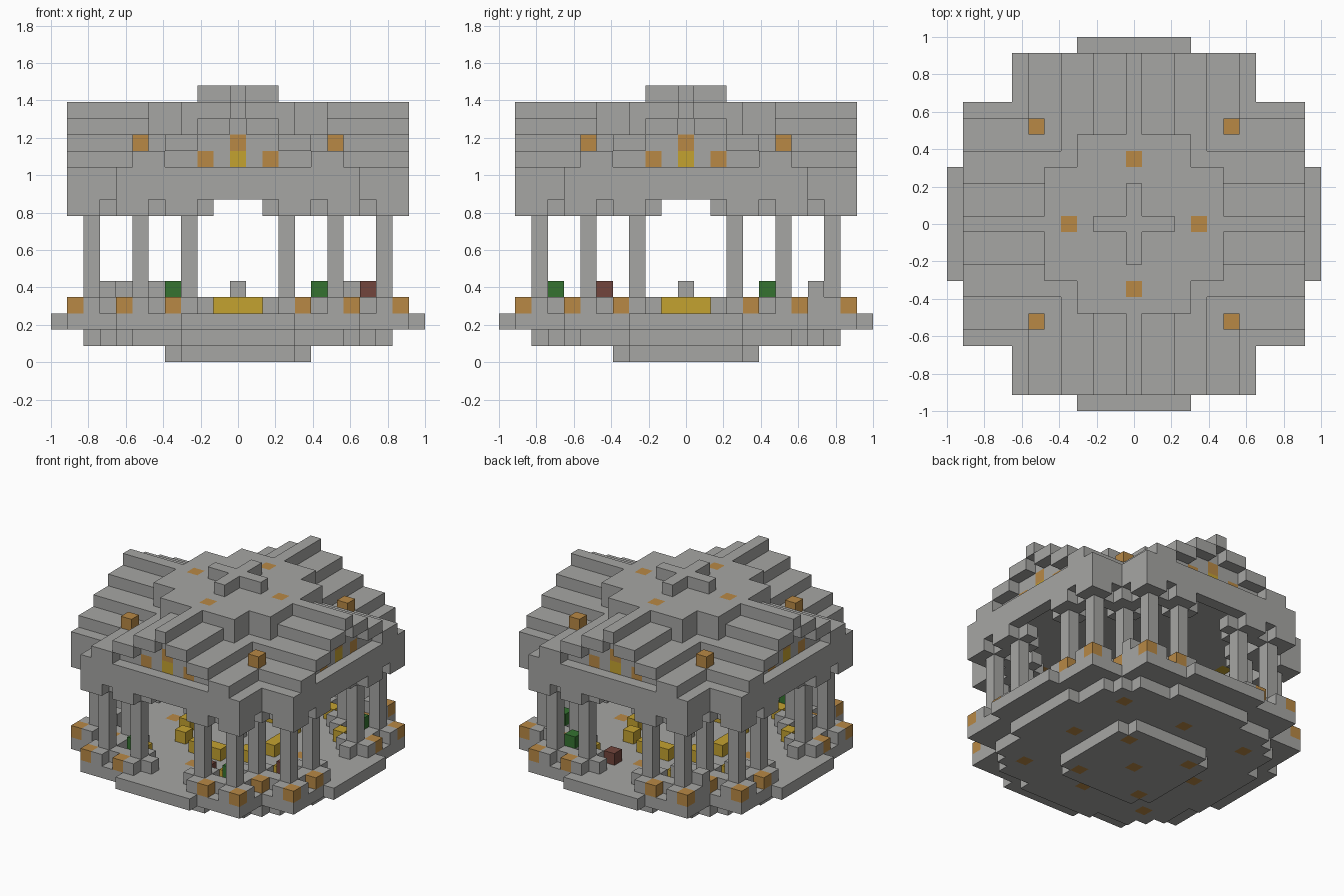
import bpy
import bmesh
from mathutils import Vector

cube = bpy.data.objects.get("Cube")
if cube:
    bpy.data.objects.remove(cube, do_unlink=True)

CELL = 2 / 23          # the pavilion is 23 blocks across
SPAN = range(-11, 12)
PALETTE = {
    "stone_grey": (0.38, 0.38, 0.37),
    "lamp_orange": (0.48, 0.25, 0.06),
    "bench_yellow": (0.55, 0.36, 0.03),
    "plant_green": (0.035, 0.17, 0.03),
    "wood_brown": (0.17, 0.06, 0.045),
}
COLOURS = list(PALETTE)
GREY, ORANGE, YELLOW, GREEN, BROWN = COLOURS

materials = []
for colour, rgb in PALETTE.items():
    mat = bpy.data.materials.new(colour)
    mat.use_nodes = True
    mat.diffuse_color = (*rgb, 1)
    bsdf = mat.node_tree.nodes["Principled BSDF"]
    bsdf.inputs["Base Color"].default_value = (*rgb, 1)
    bsdf.inputs["Roughness"].default_value = 0.9
    materials.append(mat)

blocks = {}            # (x, y, level) -> (part, colour)


def put(part, colour, spots, levels):
    """Place blocks of one part at the given plan spots and levels."""
    for x, y in spots:
        for z in levels:
            blocks[x, y, z] = (part, colour)


def area(rule):
    """Plan spots where rule(|x|, |y|) holds."""
    return {(x, y) for x in SPAN for y in SPAN if rule(abs(x), abs(y))}


def around(*spots):
    """Mirror spots to all four sides and swap the two axes."""
    return {(sx * p, sy * q) for a, b in spots for p, q in ((a, b), (b, a))
            for sx in (1, -1) for sy in (1, -1)}


def sign(v):
    return (v > 0) - (v < 0)


def grow(spots):
    """Plus-shaped footprint with its outward corner."""
    plus = {(x + dx, y + dy) for x, y in spots
            for dx, dy in ((0, 0), (1, 0), (-1, 0), (0, 1), (0, -1))}
    return plus | outward(spots)


def outward(spots):
    return {(x + sign(x), y + sign(y)) for x, y in spots}


# Foundation and floor
outline = area(lambda x, y: max(x, y) <= 10 and min(x, y) <= 7)
put("foundation", GREY, area(lambda x, y: x <= 4 and y <= 4 and x + y < 8), [0])
put("foundation_step", GREY,
    area(lambda x, y: max(x, y) <= 7 or (max(x, y) == 8 and min(x, y) <= 6)
         or (max(x, y) == 9 and min(x, y) <= 3)), [1])
put("floor", GREY, outline | area(lambda x, y: min(x, y) <= 3), [2])
put("foundation", ORANGE, around((3, 3), (0, 0)), [0])
put("foundation_step", ORANGE, around((6, 0), (6, 6)), [1])
put("floor", ORANGE, around((6, 0)), [2])

# Columns with pedestals, corner lamps and capitals
columns = around((3, 9), (6, 9), (6, 6))
put("pedestals", GREY, grow(columns), [3])
put("pedestals", ORANGE, outward(columns), [3])
put("capitals", GREY, grow(columns), [9])
put("columns", GREY, columns, range(3, 12))

# Benches, centre post and furniture
put("benches", YELLOW, around((0, 4), (1, 4), (3, 3), (4, 7)), [3])
put("centre_post", GREY, [(0, 0)], [3, 4])
put("side_tables", BROWN, [(2, -7), (2, 7)], [3])
plants = [(-4, -8), (5, -8), (8, 5), (5, 8)]
stools = [(7, 8), (-7, 8), (-8, 5), (-8, -5), (-5, 8)]
put("furniture_bases", GREY, plants + stools + [(8, -5)], [3])
put("plants", GREEN, plants, [4])
put("stools", GREY, stools, [4])
put("cabinet", BROWN, [(8, -5)], [4])

# Beam running around under the roof
inner = {(x, y) for x, y in outline
         if all((x + dx, y + dy) in outline for dx in (-1, 0, 1) for dy in (-1, 0, 1))}
put("beam", GREY, outline - inner, [10, 11])

# Crossed stepped gables: solid inside, one block thick at the open ends
for step, level in enumerate(range(12, 16)):
    half = 6 - 2 * step
    put("gable_roof", GREY, area(lambda x, y: min(x, y) <= half and max(x, y) <= 9), [level])
    put("gable_roof", GREY, area(lambda x, y: max(x, y) == 10
                                 and max(0, half - 1) <= min(x, y) <= half), [level])
put("gable_windows", ORANGE, around((2, 9)), [12])
put("gable_windows", YELLOW, around((0, 9)), [12])
put("gable_windows", ORANGE, around((0, 9)), [13])
put("valley_lamps", ORANGE, around((6, 6)), [13])

# Raised centre of the roof with its crowning cross
put("roof_centre", GREY, area(lambda x, y: max(x, y) <= 5 and min(x, y) <= 3), [14, 15])
put("roof_centre", ORANGE, around((4, 0)), [15])
put("roof_cross", GREY, around((0, 0), (1, 0), (2, 0)), [16])

# Turn each part into a mesh of its exposed block faces
AXES = [Vector(v) for v in ((1, 0, 0), (0, 1, 0), (0, 0, 1))]
SIDES = [(AXES[i] * s, AXES[(i + 1) % 3] * s, AXES[(i + 2) % 3])
         for i in range(3) for s in (1, -1)]


def build(part):
    bm = bmesh.new()
    for (x, y, z), (owner, colour) in blocks.items():
        if owner != part:
            continue
        centre = Vector((x, y, z + 0.5))
        for n, u, v in SIDES:
            if (x + int(n.x), y + int(n.y), z + int(n.z)) in blocks:
                continue
            corners = [centre + (n + u * a + v * b) / 2
                       for a, b in ((-1, -1), (1, -1), (1, 1), (-1, 1))]
            face = bm.faces.new([bm.verts.new(c * CELL) for c in corners])
            face.material_index = COLOURS.index(colour)
    bmesh.ops.remove_doubles(bm, verts=bm.verts[:], dist=CELL / 100)
    mesh = bpy.data.meshes.new(part)
    bm.to_mesh(mesh)
    bm.free()
    for mat in materials:
        mesh.materials.append(mat)
    bpy.context.collection.objects.link(bpy.data.objects.new(part, mesh))


for name in sorted({owner for owner, _ in blocks.values()}):
    build(name)
